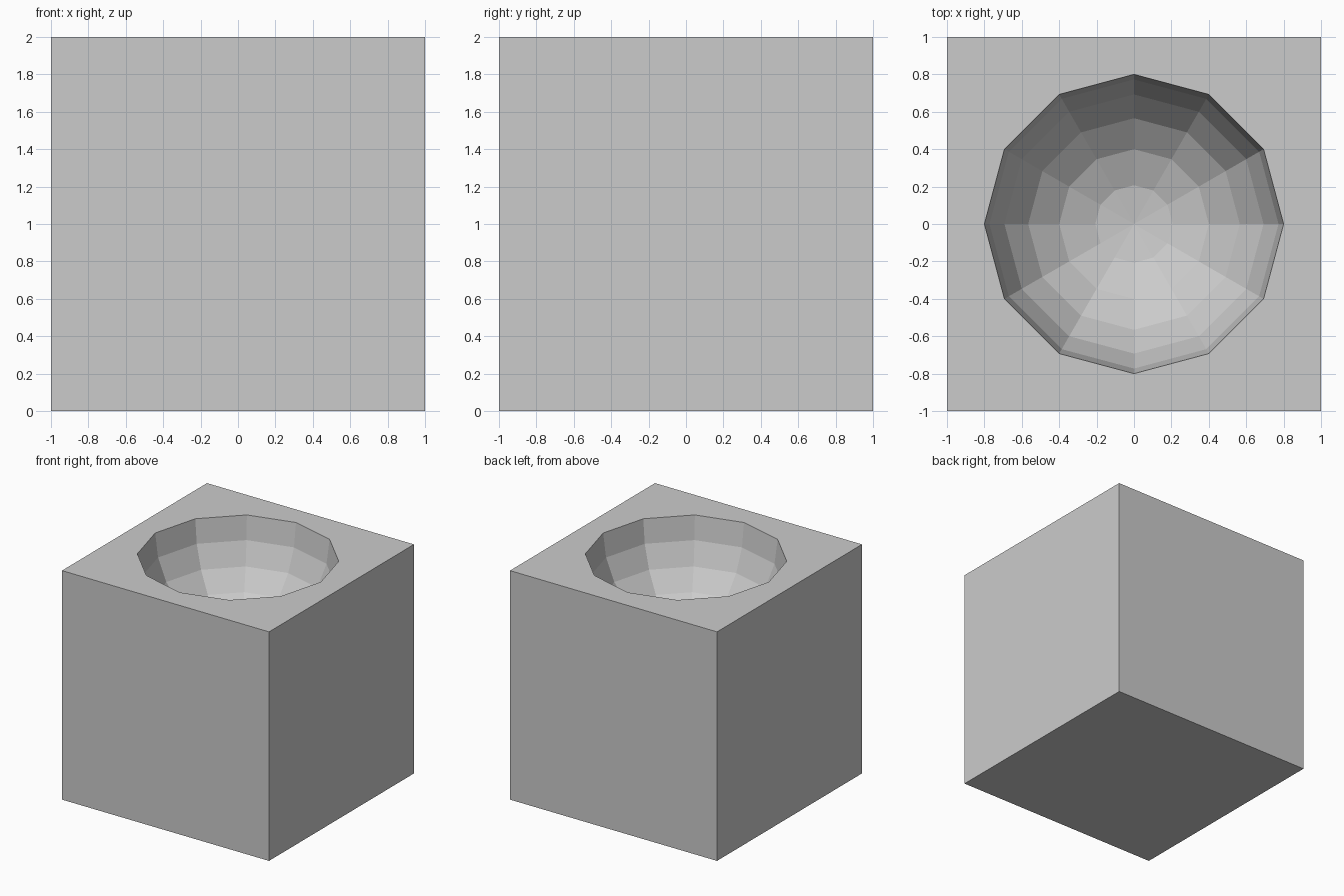
import bpy

if "Cube" in bpy.data.objects:
    bpy.data.objects.remove(bpy.data.objects["Cube"])

# Solid block, 2 units per side, standing on z = 0
bpy.ops.mesh.primitive_cube_add(size=2, location=(0, 0, 1))
block = bpy.context.object
block.name = "block_with_bowl"

# Low-poly ball centred on the top face, used to carve the hemispherical bowl
bpy.ops.mesh.primitive_uv_sphere_add(segments=12, ring_count=12, radius=0.8, location=(0, 0, 2))
cutter = bpy.context.object
cutter.name = "bowl_cutter"

# Carve the bowl and apply the cut
cut = block.modifiers.new("bowl", 'BOOLEAN')
cut.operation = 'DIFFERENCE'
cut.solver = 'EXACT'
cut.object = cutter
bpy.context.view_layer.objects.active = block
bpy.ops.object.modifier_apply(modifier=cut.name)
bpy.data.objects.remove(cutter, do_unlink=True)

# Flat facets everywhere
block.data.shade_flat()
